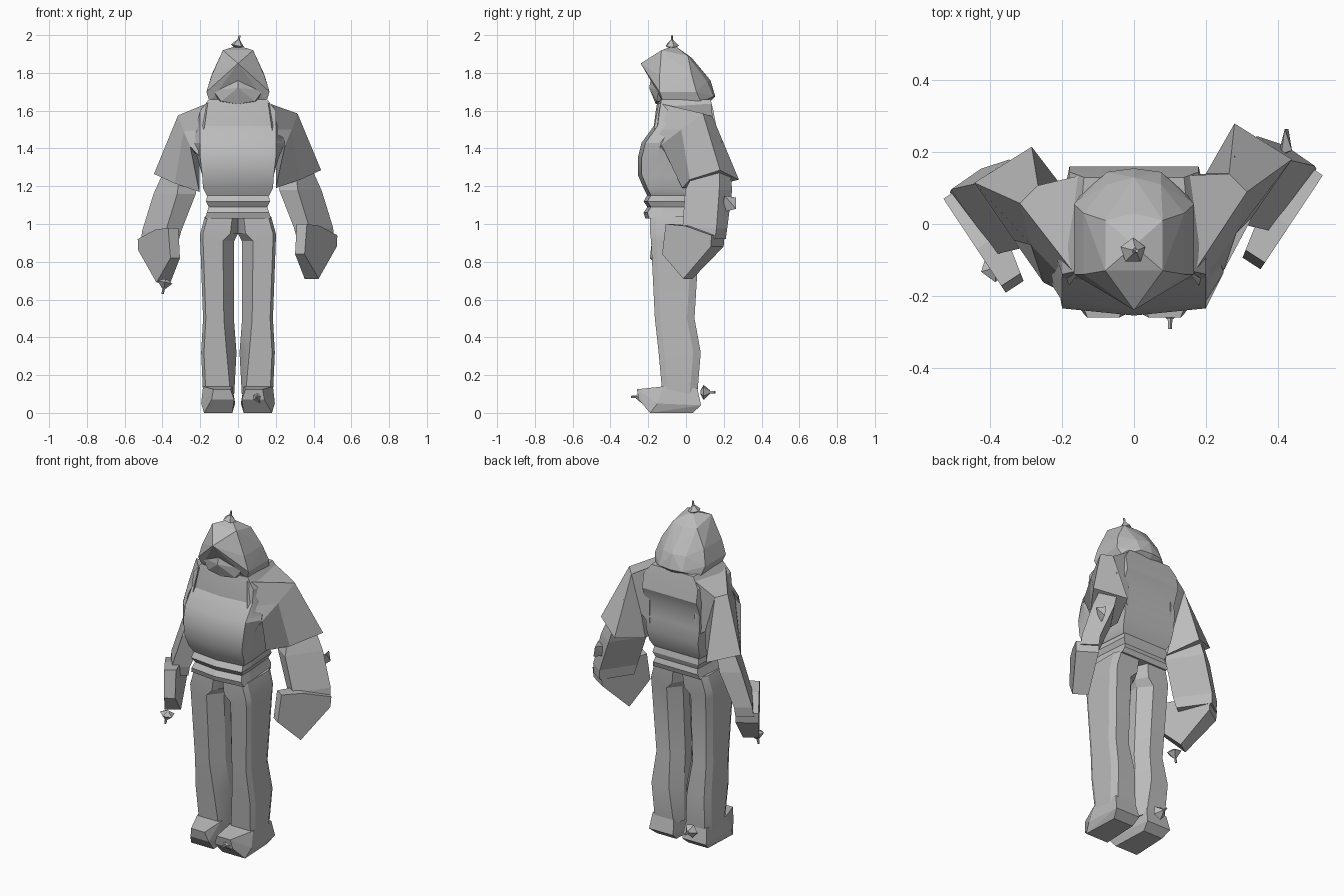
import bpy, bmesh, math
from mathutils import Vector

if "Cube" in bpy.data.objects:
    bpy.data.objects.remove(bpy.data.objects["Cube"], do_unlink=True)

grey = bpy.data.materials.new("plain_grey")
grey.use_nodes = True
COLOUR = (0.5, 0.5, 0.5, 1)
grey.diffuse_color = COLOUR
grey.node_tree.nodes["Principled BSDF"].inputs["Base Color"].default_value = COLOUR


def finish(name, bm, smooth=False):
    bmesh.ops.recalc_face_normals(bm, faces=bm.faces[:])
    mesh = bpy.data.meshes.new(name)
    bm.to_mesh(mesh)
    bm.free()
    mesh.materials.append(grey)
    obj = bpy.data.objects.new(name, mesh)
    bpy.context.collection.objects.link(obj)
    if smooth:
        bpy.ops.object.select_all(action="DESELECT")
        obj.select_set(True)
        bpy.context.view_layer.objects.active = obj
        bpy.ops.object.shade_smooth_by_angle(angle=math.radians(25))
    return obj


def loft(name, rings, smooth=False):
    """Skin a stack of equal rings and close both ends."""
    bm = bmesh.new()
    rows = [[bm.verts.new(p) for p in ring] for ring in rings]
    count = len(rows[0])
    for low, high in zip(rows, rows[1:]):
        for i in range(count):
            j = (i + 1) % count
            bm.faces.new((low[i], low[j], high[j], high[i]))
    bm.faces.new(rows[0])
    bm.faces.new(rows[-1])
    return finish(name, bm, smooth)


def hull(name, points):
    """Faceted solid around a few points."""
    bm = bmesh.new()
    for p in points:
        bm.verts.new(p)
    result = bmesh.ops.convex_hull(bm, input=bm.verts[:])
    spare = [g for g in result["geom_interior"] if isinstance(g, bmesh.types.BMVert)]
    bmesh.ops.delete(bm, geom=spare, context="VERTS")
    return finish(name, bm)


def both_sides(points):
    return points + [(-x, y, z) for x, y, z in points if x > 0]


def tassel(name, centre, radius, tilt=0.0):
    """Small five-sided star with a thin stem."""
    bm = bmesh.new()
    for r1, r2, depth, lift in ((radius, radius * .25, radius * .8, 0),
                                (radius * .25, radius, radius * .4, -radius * .6),
                                (radius * .2, radius * .15, radius, radius * .6)):
        part = bmesh.ops.create_cone(bm, cap_ends=True, segments=5,
                                     radius1=r1, radius2=r2, depth=depth)
        bmesh.ops.translate(bm, verts=part["verts"], vec=(0, 0, lift))
    obj = finish(name, bm)
    obj.location = centre
    obj.rotation_euler = (tilt, 0.2, 0)


# Torso: height, half width, front, back
def torso_ring(z, w, front, back):
    flat = min(w, .2)
    half = [(flat, front + .02), (w, front + .1), (flat * .9, back)]
    right = [(x, y, z) for x, y in half]
    left = [(-x, y, z) for x, y in reversed(half)]
    return [(0, front, z)] + right + left


loft("waistband", [torso_ring(*r) for r in (
    (1.03, .175, -.215, .09), (1.06, .165, -.225, .10), (1.09, .155, -.205, .09),
    (1.12, .17, -.225, .10), (1.16, .16, -.2, .09))])
loft("torso", [torso_ring(*r) for r in (
    (1.15, .165, -.205, .09), (1.19, .185, -.225, .11), (1.26, .19, -.255, .13),
    (1.35, .215, -.255, .13), (1.43, .25, -.235, .125), (1.52, .225, -.17, .16),
    (1.6, .2, -.16, .145), (1.66, .155, -.15, .13))], smooth=True)

# Hood and the masked face below its brim
hull("hood", both_sides([
    (0, -.24, 1.85), (0, -.06, 1.945), (0, .03, 1.88), (0, .13, 1.76),
    (0, .155, 1.675), (0, .12, 1.64), (.08, -.13, 1.92), (.08, .01, 1.89),
    (.075, .11, 1.755), (.075, .145, 1.675), (.14, -.14, 1.785), (.14, .03, 1.79),
    (.167, -.14, 1.7), (.167, .055, 1.7), (.15, -.12, 1.645), (.15, .08, 1.645)]))
hull("face", both_sides([
    (0, -.18, 1.8), (0, -.195, 1.72), (0, -.16, 1.635), (.09, -.155, 1.65),
    (.135, -.145, 1.71), (.12, -.06, 1.645), (0, -.06, 1.78)]))
tassel("hood_tassel", (0, -.075, 1.958), .037)

for side, label in ((1, "left"), (-1, "right")):
    # The right arm hangs slightly lower and further forward
    dx, dy, dz = (0, 0, 0) if side > 0 else (.005, -.065, -.02)

    def place(points, shift=0):
        return [(side * (x + dx * shift), y + dy * shift, z + dz * shift)
                for x, y, z in points]

    # Wide sleeve: outer, back, inner back, inner front, front
    loft(label + "_sleeve", [
        place([(.16, -.145, 1.64), (.15, .135, 1.64), (.15, .13, 1.3),
               (.18, -.2, 1.33), (.18, -.17, 1.5)]),
        place([(.315, .09, 1.585), (.265, .14, 1.57), (.2, .14, 1.35),
               (.25, -.13, 1.42), (.285, -.025, 1.5)], .5),
        place([(.44, .18, 1.285), (.28, .28, 1.235), (.2, .1, 1.19),
               (.2, -.02, 1.19), (.33, .02, 1.235)], 1)])

    # Forearm: flat box turned about the vertical
    along, across = Vector((.57, .82, 0)), Vector((.82, -.57, 0))

    def arm_ring(x, y, z, length, thick):
        centre = Vector((x, y, z))
        return place([centre + along * length * a + across * thick * b
                      for a, b in ((1, 1), (1, -1), (-1, -1), (-1, 1))], 1)

    loft(label + "_forearm", [arm_ring(.31, .14, 1.28, .08, .05),
                              arm_ring(.33, .12, 1.18, .11, .06),
                              arm_ring(.40, .1, .98, .11, .05),
                              arm_ring(.41, .1, .92, .1, .05)])

    # Hand: slanted wedge pointing forward and down, thicker at the back
    outline = ((-.09, 1.0), (-.11, .84), (.01, .71), (.165, .88), (.17, .94), (.02, .99))
    wedge = []
    for y, z in outline:
        half = .036 + .1 * y
        wedge += [(.395 + .52 * (y - .02) + t, y - .65 * t, z) for t in (-half, half)]
    hull(label + "_hand", place(wedge, 1))

    # Trouser leg: height, outer, ridge, inner, front, back
    def leg_ring(z, outer, ridge, inner, front, back):
        return place([(outer, front + .03, z), (outer, back - .04, z),
                      (outer - .02, back, z), (ridge, back, z),
                      (inner, back - .07, z), (inner, front + .08, z),
                      (ridge, front, z), (outer - .015, front, z)])

    loft(label + "_leg", [leg_ring(*r) for r in (
        (1.04, .175, .03, 0, -.19, .08), (.95, .2, .04, 0, -.19, .075),
        (.91, .2, .08, .02, -.185, .07), (.5, .185, .075, .022, -.165, .045),
        (.32, .195, .06, .008, -.145, .078), (.1, .185, .04, .02, -.125, .06))], smooth=True)

    # Shoe
    hull(label + "_shoe", place(
        [(x, -.19, 0) for x in (.03, .18)] + [(x, .035, 0) for x in (.04, .17)] +
        [(x, -.25, .07) for x in (.02, .14)] + [(x, -.26, .125) for x in (.04, .13)] +
        [(x, -.12, .14) for x in (.03, .185)] + [(x, .08, .04) for x in (.03, .19)] +
        [(x, .06, .13) for x in (.04, .18)] + [(x, -.15, .05) for x in (.015, .195)]))

# Loose tassels and shards
tassel("hand_tassel", (-.39, -.12, .675), .042, math.pi)
tassel("toe_tassel", (.1, -.25, .085), .038, math.pi / 2)
tassel("heel_tassel", (-.1, .11, .11), .042, -math.pi / 2)
for name, x, y, z in (("forearm_shard", .42, .235, 1.1), ("sleeve_shard", .28, .16, 1.4)):
    hull(name, [(x - .02, y - .05, z - .04), (x, y + .03, z + .04), (x + .02, y - .03, z + .05),
                (x + .01, y + .03, z - .02), (x - .01, y - .04, z + .02)])
